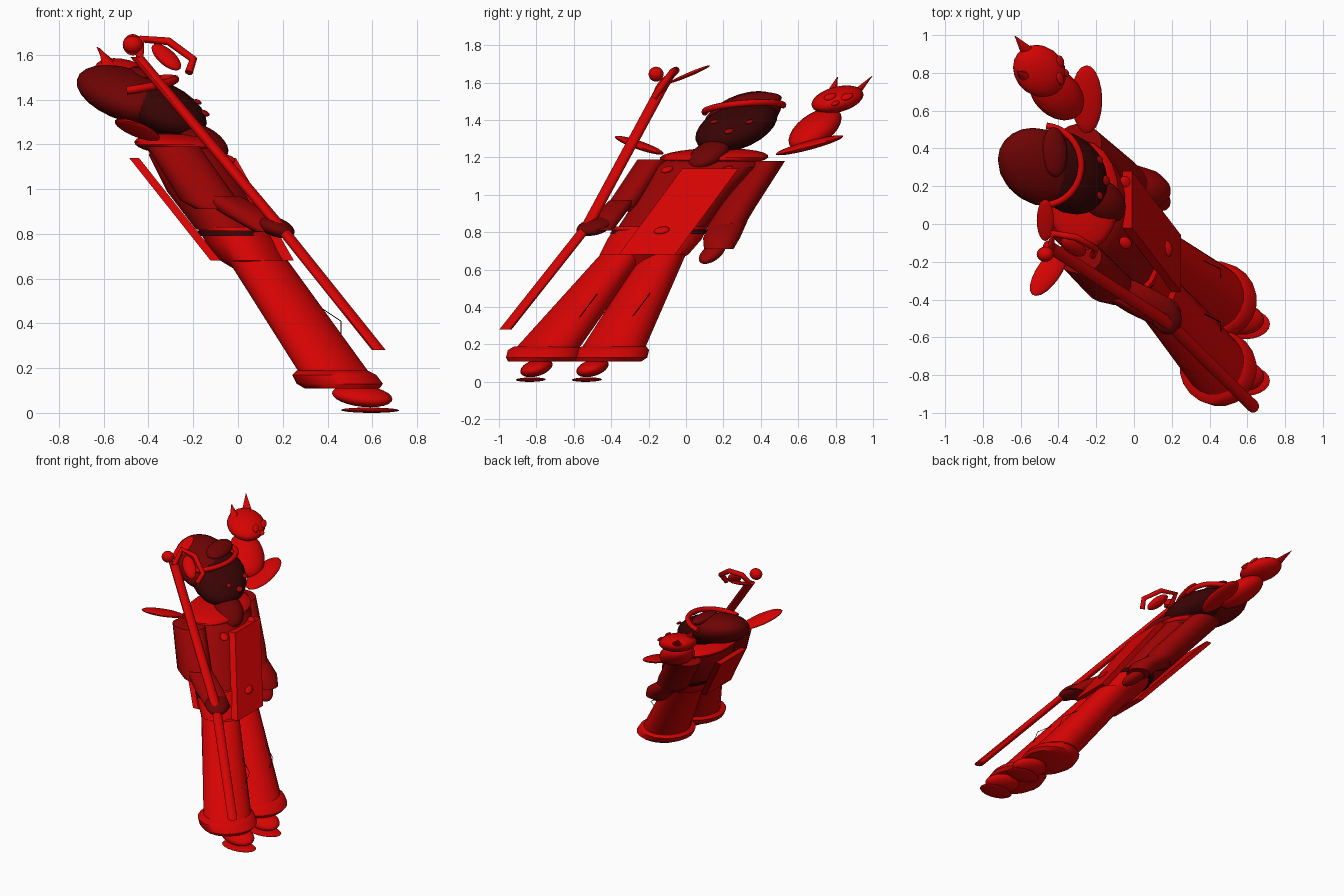
import bpy, bmesh, math
from mathutils import Vector

cube = bpy.data.objects.get("Cube")
if cube:
    bpy.data.objects.remove(cube, do_unlink=True)

LEAN_X, LEAN_Y = -0.72, 0.66   # the whole figure is sheared back and sideways


def material(name, rgb):
    m = bpy.data.materials.new(name)
    m.use_nodes = True
    m.diffuse_color = (*rgb, 1)
    m.node_tree.nodes["Principled BSDF"].inputs["Base Color"].default_value = (*rgb, 1)
    return m


red = material("bright red", (0.67, 0.001, 0.001))
jacket = material("jacket red", (0.32, 0.001, 0.001))
maroon = material("maroon", (0.16, 0.001, 0.001))
dark = material("dark maroon", (0.04, 0.001, 0.001))


def finish(name, bm, mat):
    bmesh.ops.recalc_face_normals(bm, faces=bm.faces)
    mesh = bpy.data.meshes.new(name)
    bm.to_mesh(mesh)
    bm.free()
    mesh.materials.append(mat)
    ob = bpy.data.objects.new(name, mesh)
    bpy.context.collection.objects.link(ob)
    bpy.ops.object.select_all(action="DESELECT")
    ob.select_set(True)
    bpy.context.view_layer.objects.active = ob
    bpy.ops.object.shade_smooth_by_angle(angle=math.radians(40))
    return ob


def blob(name, c, r, mat, tilt=0, skew=0, lean=True):
    """Ellipsoid sheared with the body; tilt raises it and skew shifts it along y."""
    bm = bmesh.new()
    bmesh.ops.create_uvsphere(bm, u_segments=20, v_segments=12, radius=1)
    for v in bm.verts:
        x, y, z = (v.co[i] * r[i] for i in range(3))
        x += skew * y
        if lean:
            x, y = x + LEAN_X * z, y + LEAN_Y * z
        v.co = Vector(c) + Vector((x, y, z + tilt * y))
    return finish(name, bm, mat)


def loft(name, rings, mat, sides=20):
    """Solid through horizontal elliptical rings (centre, rx, ry)."""
    bm = bmesh.new()
    loops = []
    for c, rx, ry in rings:
        loop = []
        for i in range(sides):
            a = math.tau * (i + 0.5) / sides
            loop.append(bm.verts.new(Vector(c) + Vector((rx * math.cos(a), ry * math.sin(a), 0))))
        loops.append(loop)
    for lo, hi in zip(loops, loops[1:]):
        for i in range(sides):
            j = (i + 1) % sides
            bm.faces.new((lo[i], lo[j], hi[j], hi[i]))
    bm.faces.new(loops[0])
    bm.faces.new(loops[-1])
    return finish(name, bm, mat)


def plate(name, low, high, rx, ry, mat):
    k = math.sqrt(2)
    return loft(name, [(low, rx * k, ry * k), (high, rx * k, ry * k)], mat, 4)


def tube(name, points, radius, mat):
    cu = bpy.data.curves.new(name, "CURVE")
    cu.dimensions = "3D"
    cu.bevel_depth = radius
    cu.bevel_resolution = 2
    cu.use_fill_caps = True
    sp = cu.splines.new("POLY")
    sp.points.add(len(points) - 1)
    for p, co in zip(sp.points, points):
        p.co = (*co, 1)
    cu.materials.append(mat)
    ob = bpy.data.objects.new(name, cu)
    bpy.context.collection.objects.link(ob)


# legs, hems and shoes
for side, s in (("right", -1), ("left", 1)):
    foot = -0.68 + s * 0.15
    blob(side + "_sole", (0.59, foot, 0.012), (0.13, 0.08, 0.012), red)
    blob(side + "_shoe", (0.555, foot + 0.03, 0.075), (0.13, 0.08, 0.05), red)
    hem = -0.585 + s * 0.18
    loft(side + "_trouser_leg", [((0.45, hem, 0.15), 0.16, 0.175),
                                 ((0.09, -0.23 + s * 0.11, 0.68), 0.135, 0.12)], red)
    loft(side + "_hem", [((0.465, hem - 0.01, 0.11), 0.17, 0.18),
                         ((0.455, hem, 0.13), 0.195, 0.2),
                         ((0.43, hem + 0.01, 0.17), 0.19, 0.2),
                         ((0.42, hem + 0.02, 0.19), 0.16, 0.175)], red)
    knee = -0.38 + s * 0.14
    tube(side + "_crease", [(0.34, knee + 0.06, 0.49), (0.46, knee, 0.41),
                            (0.46, knee - 0.06, 0.33)], 0.002, dark)

# hips, belt and torso
loft("hips", [((0.1, -0.25, 0.62), 0.08, 0.14), ((0.07, -0.225, 0.68), 0.15, 0.24),
              ((0.02, -0.17, 0.76), 0.165, 0.255), ((-0.02, -0.13, 0.83), 0.165, 0.25)], red)
loft("belt", [((-0.005, -0.145, 0.79), 0.17, 0.265), ((-0.015, -0.13, 0.815), 0.17, 0.265)], dark)
loft("jacket_body", [((-0.03, -0.13, 0.82), 0.16, 0.24), ((-0.14, -0.01, 0.99), 0.18, 0.25),
                     ((-0.225, 0.11, 1.15), 0.175, 0.28), ((-0.25, 0.14, 1.2), 0.14, 0.24)], jacket)
blob("collar", (-0.27, 0.15, 1.2), (0.19, 0.29, 0.05), red)

# front and back tabard plates
plate("front_tabard", (0.225, -0.21, 0.68), (-0.035, 0.13, 1.14), 0.025, 0.15, red)
plate("back_tabard", (-0.1, -0.21, 0.68), (-0.465, 0.13, 1.14), 0.022, 0.15, red)
blob("belt_buckle", (0.18, -0.13, 0.81), (0.02, 0.04, 0.02), red)
for y in (-0.1, 0.22):
    blob("jacket_button", (-0.045, y, 1.135), (0.03, 0.03, 0.02), red)

# arms and hands
loft("right_upper_arm", [((-0.29, -0.17, 1.19), 0.12, 0.09), ((-0.13, -0.33, 0.95), 0.13, 0.09),
                         ((-0.09, -0.36, 0.91), 0.1, 0.07)], jacket)
loft("right_forearm", [((-0.09, -0.34, 0.97), 0.1, 0.07), ((0.04, -0.41, 0.89), 0.11, 0.08),
                       ((0.16, -0.47, 0.81), 0.09, 0.08)], jacket)
blob("right_hand", (0.17, -0.49, 0.83), (0.075, 0.09, 0.05), maroon)
loft("left_upper_arm", [((-0.29, 0.43, 1.18), 0.12, 0.1), ((-0.1, 0.27, 0.93), 0.12, 0.1),
                        ((-0.03, 0.21, 0.83), 0.11, 0.1)], jacket)
loft("left_forearm", [((-0.06, 0.23, 0.86), 0.11, 0.1), ((0.07, 0.19, 0.77), 0.1, 0.1),
                      ((0.11, 0.175, 0.71), 0.085, 0.08)], jacket)
blob("left_hand", (0.12, 0.14, 0.69), (0.06, 0.06, 0.06), jacket)

# shoulder leaves
blob("right_shoulder_leaf", (-0.45, -0.25, 1.265), (0.07, 0.13, 0.025), red, -0.36, 0.55)
blob("left_shoulder_leaf", (-0.25, 0.66, 1.265), (0.08, 0.18, 0.025), red, 0.25)

# head
blob("face", (-0.35, 0.27, 1.365), (0.185, 0.2, 0.14), dark)
blob("hair", (-0.49, 0.3, 1.42), (0.21, 0.19, 0.135), maroon)
blob("forelock", (-0.42, 0.38, 1.51), (0.06, 0.13, 0.04), maroon)
blob("beard", (-0.16, 0.12, 1.215), (0.1, 0.1, 0.085), maroon)
band = []
for d in range(-95, 86, 10):
    x = 0.2 * math.cos(math.radians(d))
    y = 0.21 * math.sin(math.radians(d))
    band.append((x - 0.48, y + 0.31, 1.46 + 0.15 * x + 0.08 * y))
tube("headband", band, 0.018, red)
for y in (0.13, 0.32):
    blob("eye", (-0.18, y + 0.02, 1.39), (0.015, 0.02, 0.012), jacket)
blob("nose", (-0.15, 0.23, 1.34), (0.02, 0.025, 0.015), jacket)

# perched owl
blob("owl_body", (-0.41, 0.69, 1.35), (0.12, 0.12, 0.115), red)
blob("owl_head", (-0.5, 0.81, 1.51), (0.13, 0.13, 0.075), red)
for base, tip in (((-0.56, 0.91, 1.55), (-0.63, 0.995, 1.635)),
                  ((-0.57, 0.78, 1.55), (-0.62, 0.81, 1.63))):
    loft("owl_ear", [(base, 0.04, 0.03), (tip, 0.002, 0.002)], red, 8)
for y in (0.77, 0.86):
    blob("owl_eye", (-0.39, y, 1.525), (0.015, 0.03, 0.02), red)
blob("owl_beak", (-0.37, 0.8, 1.49), (0.025, 0.02, 0.015), red)

# staff with crook and leaves
loft("staff", [((0.63, -0.965, 0.28), 0.032, 0.034), ((0.19, -0.53, 0.83), 0.032, 0.034),
               ((-0.45, -0.12, 1.59), 0.032, 0.034)], red, 12)
tube("staff_crook", [(-0.44, -0.13, 1.58), (-0.43, -0.05, 1.67), (-0.31, -0.07, 1.66),
                     (-0.2, -0.13, 1.58), (-0.22, -0.17, 1.52)], 0.018, red)
blob("staff_leaf", (-0.47, 0.02, 1.645), (0.045, 0.11, 0.012), red, 0.42, 0, False)
blob("staff_charm", (-0.32, -0.12, 1.59), (0.05, 0.035, 0.06), red)
blob("staff_knob", (-0.47, -0.16, 1.645), (0.045, 0.04, 0.04), red, 0, 0, False)
